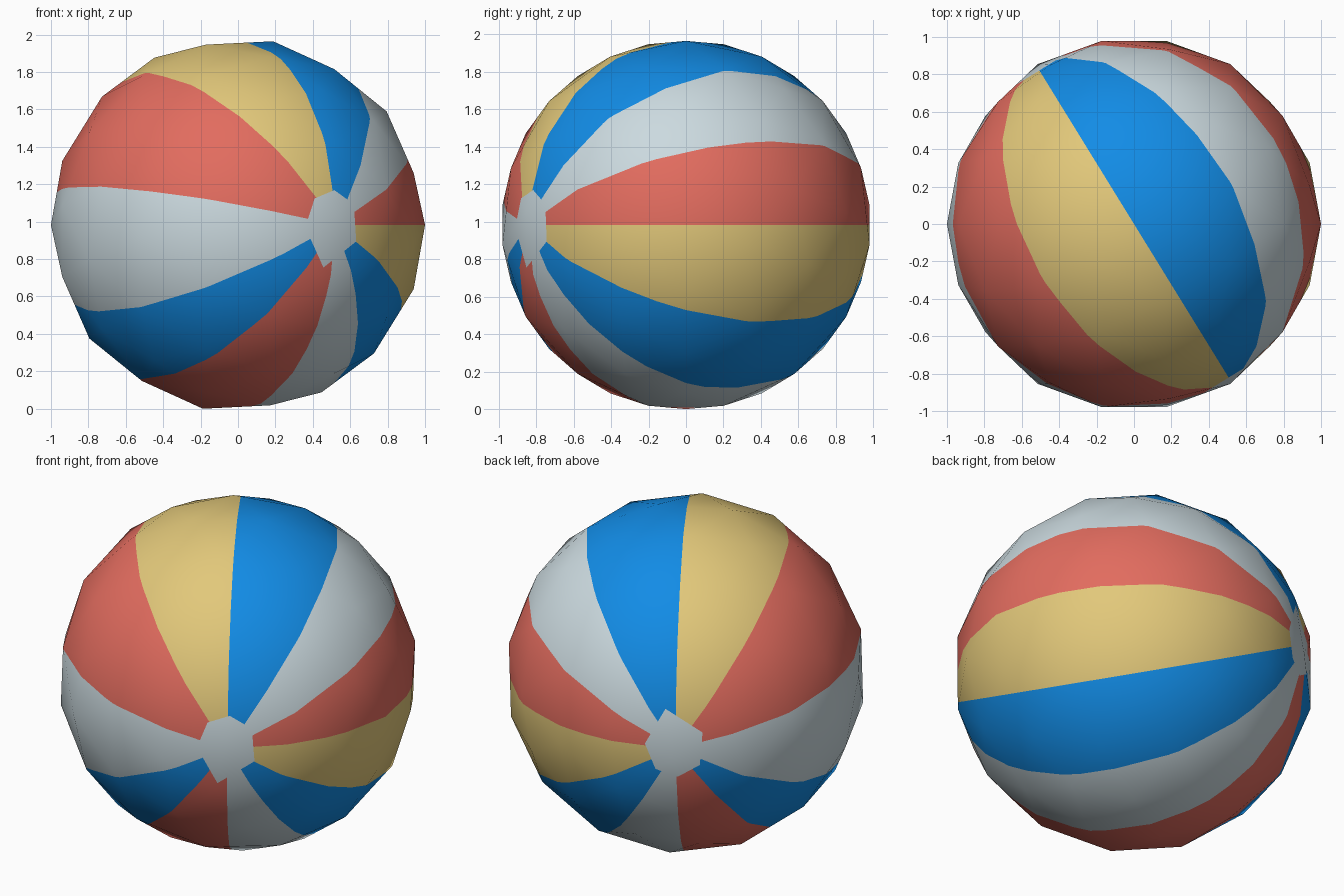
import bpy, bmesh, math
from mathutils import Vector, Matrix

if "Cube" in bpy.data.objects:
    bpy.data.objects.remove(bpy.data.objects["Cube"])

# Colours (linear)
COLOURS = {
    "white": (0.60, 0.70, 0.74, 1),
    "red": (0.76, 0.15, 0.114, 1),
    "yellow": (0.76, 0.578, 0.195, 1),
    "blue": (0.006, 0.262, 0.79, 1),
}
NAMES = list(COLOURS)

# Panels around the ball's tilted axis: (end angle in degrees from the top, colour)
PANELS = [(34, "blue"), (63, "white"), (90, "red"), (121.5, "yellow"),
          (152.5, "blue"), (181, "white"), (214, "red"), (242, "blue"),
          (282, "white"), (325, "red"), (360, "yellow")]
CAP = math.cos(math.radians(13))
AXIS = Vector((0.53, -0.86, 0)).normalized()
SIDE = Vector((-AXIS.y, AXIS.x, 0))
UP = Vector((0, 0, 1))

# Low-poly geodesic ball
bm = bmesh.new()
bmesh.ops.create_icosphere(bm, subdivisions=1, radius=1,
                           matrix=Matrix.Rotation(math.pi / 2, 4, 'Y'))
bmesh.ops.subdivide_edges(bm, edges=bm.edges[:], cuts=2, use_grid_fill=True)
for v in bm.verts:
    v.co.normalize()
bmesh.ops.triangulate(bm, faces=bm.faces[:])


def cut(point, normal):
    bmesh.ops.bisect_plane(bm, geom=bm.verts[:] + bm.edges[:] + bm.faces[:],
                           dist=1e-5, plane_co=point, plane_no=normal)


# Cut the panel borders and the round end caps
for angle, _ in PANELS:
    a = math.radians(angle)
    cut((0, 0, 0), SIDE * math.cos(a) - UP * math.sin(a))
for s in (-1, 1):
    cut(AXIS * s * (CAP - 0.01), AXIS)

# Colour faces by direction
for f in bm.faces:
    c = f.calc_center_median()
    f.smooth = True
    if abs(c.dot(AXIS)) > CAP - 0.01:
        name = "white"
    else:
        phi = math.degrees(math.atan2(c.dot(SIDE), c.z)) % 360
        name = next(n for end, n in PANELS if phi <= end)
    f.material_index = NAMES.index(name)

# Round normals, then stand the ball on the ground
bm.normal_update()
normals = [v.co.normalized() for v in bm.verts]
low = min(v.co.z for v in bm.verts)
for v in bm.verts:
    v.co.z -= low
mesh = bpy.data.meshes.new("beach_ball")
bm.to_mesh(mesh)
bm.free()
for n, rgba in COLOURS.items():
    m = bpy.data.materials.new(n)
    m.diffuse_color = rgba
    m.use_nodes = True
    m.node_tree.nodes["Principled BSDF"].inputs["Base Color"].default_value = m.diffuse_color
    mesh.materials.append(m)
mesh.normals_split_custom_set_from_vertices(normals)
ball = bpy.data.objects.new("beach_ball", mesh)
bpy.context.collection.objects.link(ball)
